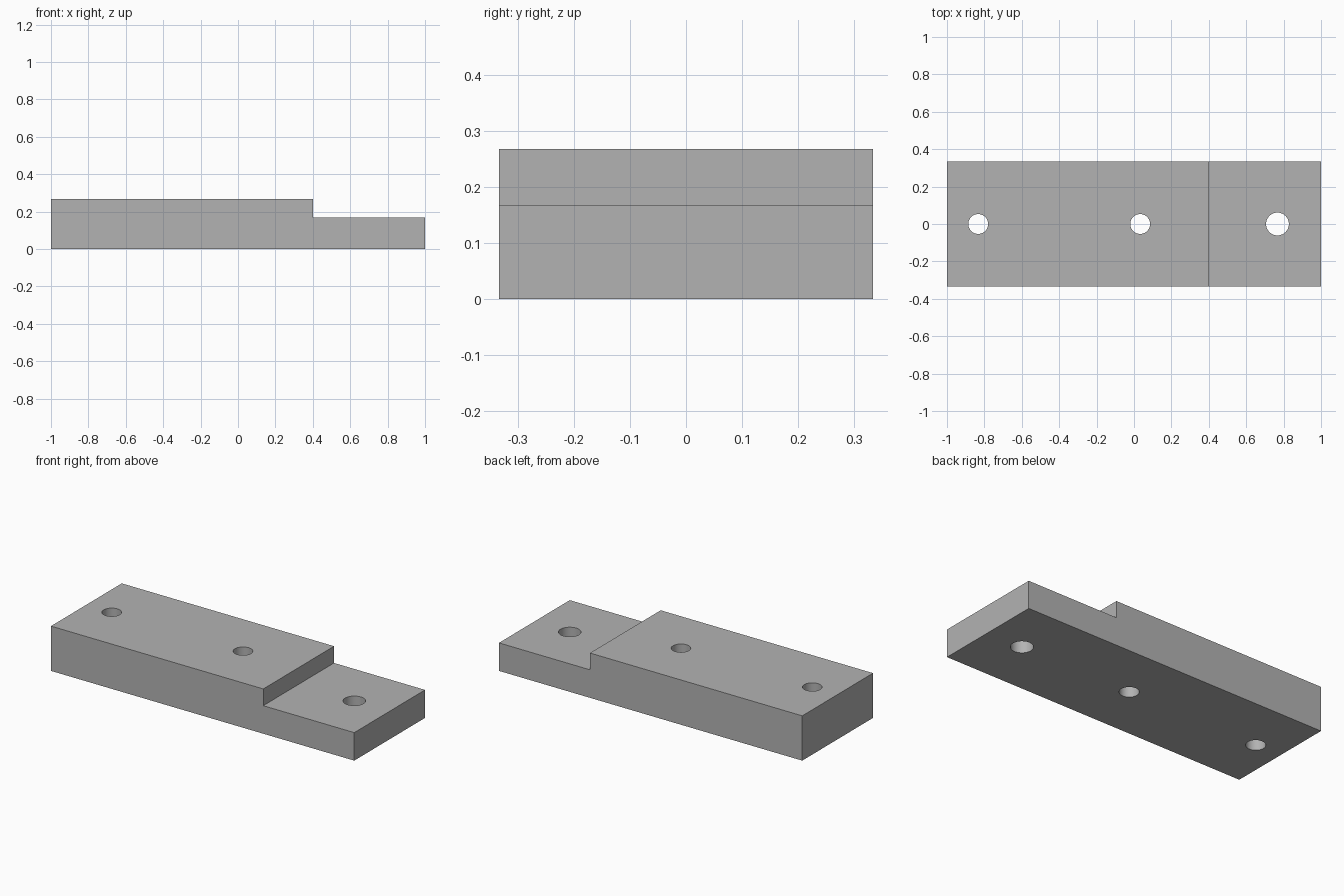
import bpy
import bmesh
import math

# Remove the default cube
cube = bpy.data.objects.get("Cube")
if cube:
    bpy.data.objects.remove(cube, do_unlink=True)

# Plain grey material
grey = bpy.data.materials.new("plain grey")
grey.use_nodes = True
colour = (0.45, 0.45, 0.45, 1)
grey.diffuse_color = colour
grey.node_tree.nodes["Principled BSDF"].inputs["Base Color"].default_value = colour

HALF_WIDTH = 1 / 3
TOP, LEDGE, STEP_X = 0.267, 0.167, 0.4


def extrude_profile(name, profile, half_width):
    """Extrude an x-z side profile along y."""
    bm = bmesh.new()
    face = bm.faces.new([bm.verts.new((x, -half_width, z)) for x, z in profile])
    extruded = bmesh.ops.extrude_face_region(bm, geom=[face])["geom"]
    verts = [v for v in extruded if isinstance(v, bmesh.types.BMVert)]
    bmesh.ops.translate(bm, verts=verts, vec=(0, 2 * half_width, 0))
    bmesh.ops.recalc_face_normals(bm, faces=bm.faces)
    mesh = bpy.data.meshes.new(name)
    bm.to_mesh(mesh)
    bm.free()
    obj = bpy.data.objects.new(name, mesh)
    bpy.context.collection.objects.link(obj)
    mesh.materials.append(grey)
    return obj


def drill(obj, x, radius):
    """Cut a vertical through hole on the centre line."""
    bpy.ops.mesh.primitive_cylinder_add(vertices=48, radius=radius, depth=1, location=(x, 0, 0))
    cutter = bpy.context.object
    cutter.name = "hole_cutter"
    cutter.hide_render = True
    cutter.data.materials.append(grey)
    hole = obj.modifiers.new("hole", "BOOLEAN")
    hole.operation = "DIFFERENCE"
    hole.solver = "EXACT"
    hole.object = cutter
    bpy.ops.object.select_all(action="DESELECT")
    obj.select_set(True)
    bpy.context.view_layer.objects.active = obj
    bpy.ops.object.modifier_apply(modifier=hole.name)
    bpy.data.objects.remove(cutter, do_unlink=True)


# Stepped block with a lower ledge at +x
block = extrude_profile(
    "stepped_block",
    [(-1, 0), (1, 0), (1, LEDGE), (STEP_X, LEDGE), (STEP_X, TOP), (-1, TOP)],
    HALF_WIDTH,
)

# Two holes in the thick part, a wider one in the ledge
for hole_x, hole_radius in ((-0.833, 0.053), (0.033, 0.053), (0.767, 0.061)):
    drill(block, hole_x, hole_radius)

# Smooth hole walls, sharp block edges
bpy.ops.object.shade_smooth_by_angle(angle=math.radians(30))
